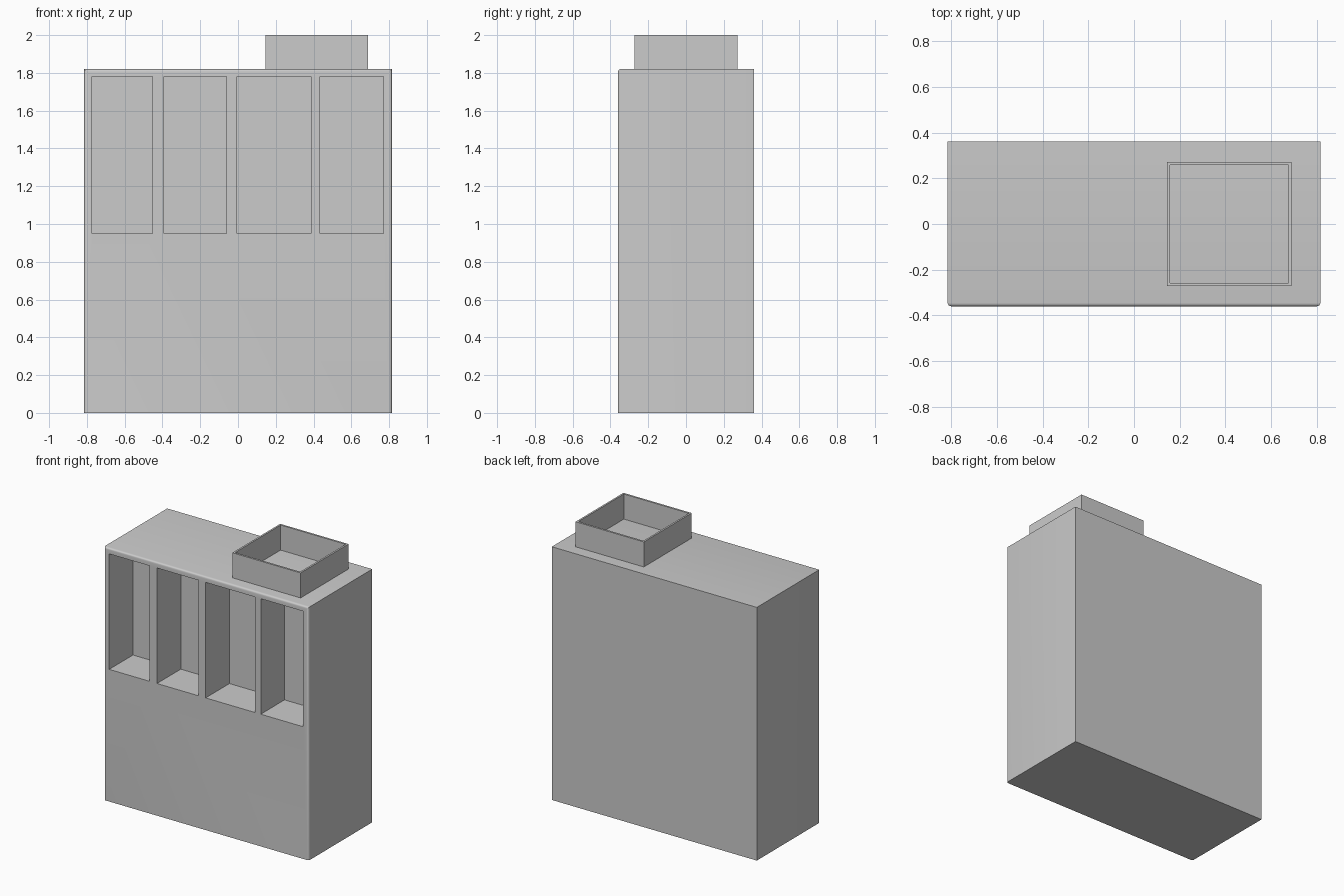
import bpy, bmesh
from mathutils import Vector

if "Cube" in bpy.data.objects:
    bpy.data.objects.remove(bpy.data.objects["Cube"])


def box(name, lo, hi, bevel_edge=None, radius=0.015):
    """Axis-aligned box; edges accepted by bevel_edge are rounded."""
    lo, hi = Vector(lo), Vector(hi)
    bm = bmesh.new()
    bmesh.ops.create_cube(bm, size=1)
    for v in bm.verts:
        v.co = (lo + hi) / 2 + v.co * (hi - lo)
    if bevel_edge:
        edges = [e for e in bm.edges if bevel_edge(e)]
        bmesh.ops.bevel(bm, geom=edges, offset=radius, segments=4,
                        profile=0.5, affect='EDGES')
    mesh = bpy.data.meshes.new(name)
    bm.to_mesh(mesh)
    bm.free()
    obj = bpy.data.objects.new(name, mesh)
    bpy.context.collection.objects.link(obj)
    return obj


def cut(target, cutter):
    """Subtract cutter from target, then discard the cutter."""
    cutter.hide_render = True
    mod = target.modifiers.new("cut", 'BOOLEAN')
    mod.operation = 'DIFFERENCE'
    mod.solver = 'EXACT'
    mod.object = cutter
    bpy.context.view_layer.objects.active = target
    bpy.ops.object.modifier_apply(modifier=mod.name)
    bpy.data.objects.remove(cutter)


W, D, H = 0.815, 0.36, 1.82


# Cabinet body: front edges rounded except along the floor
def front_edge(e):
    a, b = (v.co for v in e.verts)
    return max(a.y, b.y) < -D + 0.001 and max(a.z, b.z) > 0.1


body = box("cabinet_body", (-W, -D, 0), (W, D, H), front_edge)

# Four open compartments in the upper front
for x0, x1 in [(-0.772, -0.453), (-0.392, -0.062), (-0.005, 0.387), (0.433, 0.77)]:
    cut(body, box("compartment_cutter", (x0, -D - 0.1, 0.95), (x1, -D + 0.27, 1.78)))

body.select_set(True)
bpy.context.view_layer.objects.active = body
bpy.ops.object.shade_smooth_by_angle(angle=0.6)

# Open square tray on top: its floor is the top of the cabinet
tray = box("top_tray", (0.145, -0.272, H), (0.688, 0.272, 2.0))
cut(tray, box("tray_cutter", (0.158, -0.258, H - 0.1), (0.675, 0.258, 2.1)))
